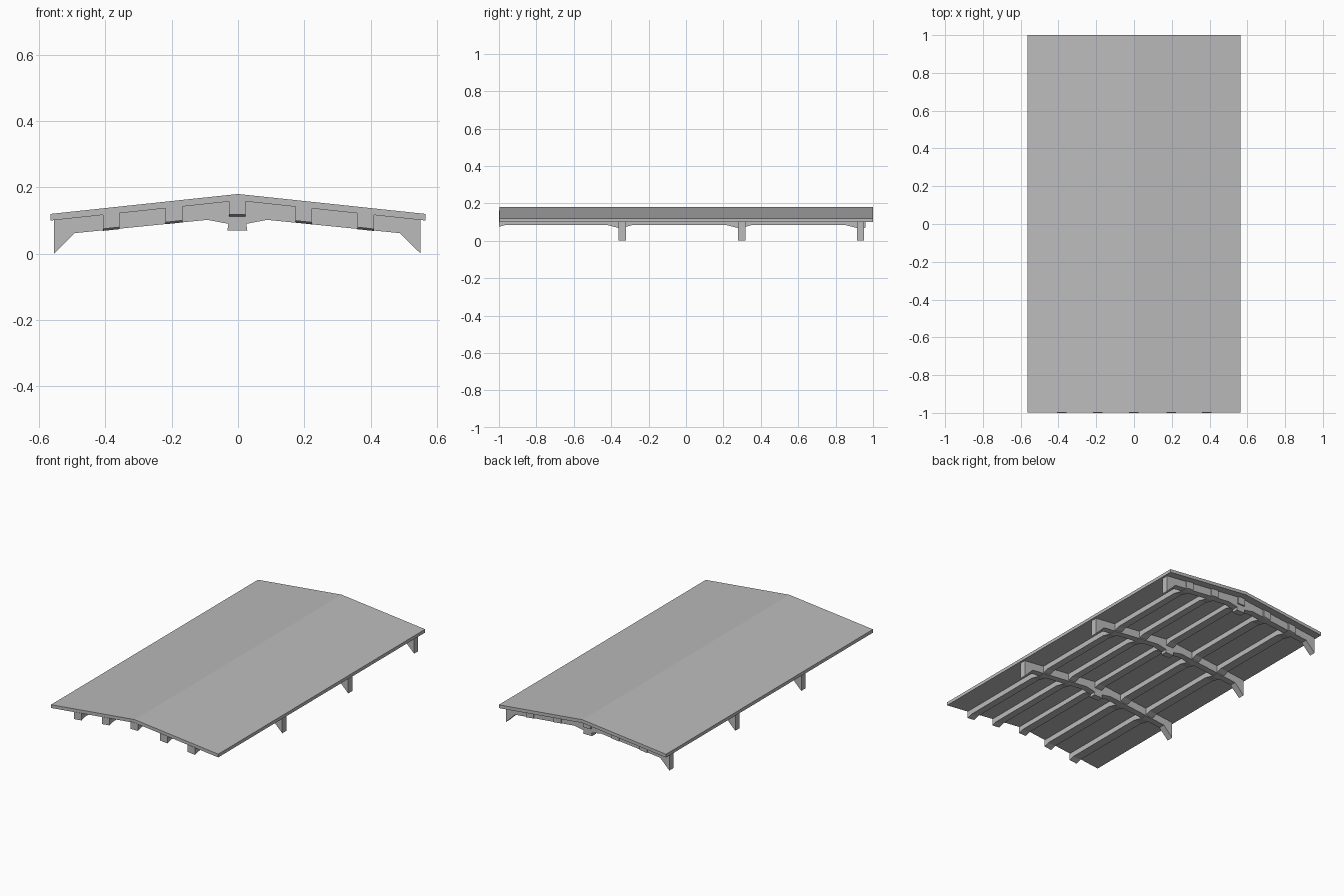
import bpy

cube = bpy.data.objects.get("Cube")
if cube:
    bpy.data.objects.remove(cube, do_unlink=True)

concrete = bpy.data.materials.new("concrete_grey")
concrete.use_nodes = True
grey = (0.5, 0.5, 0.5, 1)
concrete.diffuse_color = grey
concrete.node_tree.nodes["Principled BSDF"].inputs["Base Color"].default_value = grey

HALF = 0.565
FRAMES = [-0.34, 0.297, 0.933]
FRAME_W = 0.04


def under(x):
    """Height of the roof underside."""
    return 0.16 - 0.06 * abs(x) / HALF


def loft(name, rings):
    """Closed solid joining two matching outlines."""
    n = len(rings[0])
    faces = [list(range(n))[::-1], list(range(n, 2 * n))]
    faces += [(i, (i + 1) % n, n + (i + 1) % n, n + i) for i in range(n)]
    mesh = bpy.data.meshes.new(name)
    mesh.from_pydata(rings[0] + rings[1], [], faces)
    mesh.materials.append(concrete)
    obj = bpy.data.objects.new(name, mesh)
    bpy.context.collection.objects.link(obj)
    # consistent outward normals
    import bmesh
    bm = bmesh.new()
    bm.from_mesh(mesh)
    bmesh.ops.recalc_face_normals(bm, faces=bm.faces)
    bm.to_mesh(mesh)
    bm.free()
    return obj


def extrude_y(name, outline, y0, y1):
    return loft(name, [[(x, y, z) for x, z in outline] for y in (y0, y1)])


# Gabled roof slab
extrude_y("roof_slab", [(-HALF, 0.10), (0, 0.16), (HALF, 0.10),
                        (HALF, 0.12), (0, 0.18), (-HALF, 0.12)], -0.998, 1.0)

# Cross frames with knee brackets and a central boss
right = [(0.03, 0.07), (0.027, 0.09), (0.09, 0.102), (0.49, 0.062),
         (0.553, 0.0), (0.553, under(0.553) + 0.001)]
outline = right + [(0, 0.161)] + [(-x, z) for x, z in reversed(right)]
for i, y in enumerate(FRAMES):
    extrude_y(f"cross_frame_{i + 1}", [(x - 0.002, z) for x, z in outline],
              y - FRAME_W / 2, y + FRAME_W / 2)

# Lengthwise ribs, haunched where they meet each frame
starts = [-1.0] + [y + FRAME_W / 2 for y in FRAMES[:-1]]
bottom = []
for start, y in zip(starts, FRAMES):
    bottom += [(start, 0.042), (start + 0.035, 0.032),
               (y - 0.085, 0.032), (y - FRAME_W / 2, 0.048),
               (y + FRAME_W / 2 - 0.001, 0.048)]
bottom.append((FRAMES[-1] + 0.027, 0.046))
path = [(-1.0, -0.002)] + bottom + [(FRAMES[-1] + 0.027, -0.002)]
for i, cx in enumerate([-0.382, -0.193, -0.002, 0.198, 0.385]):
    rings = []
    for side in (-0.025, 0.025):
        x = cx + side
        # the middle rib is level, the others follow the roof slope
        top = under(cx if i == 2 else x)
        rings.append([(x, y, top - d) for y, d in path])
    loft(f"rib_{i + 1}", rings)
